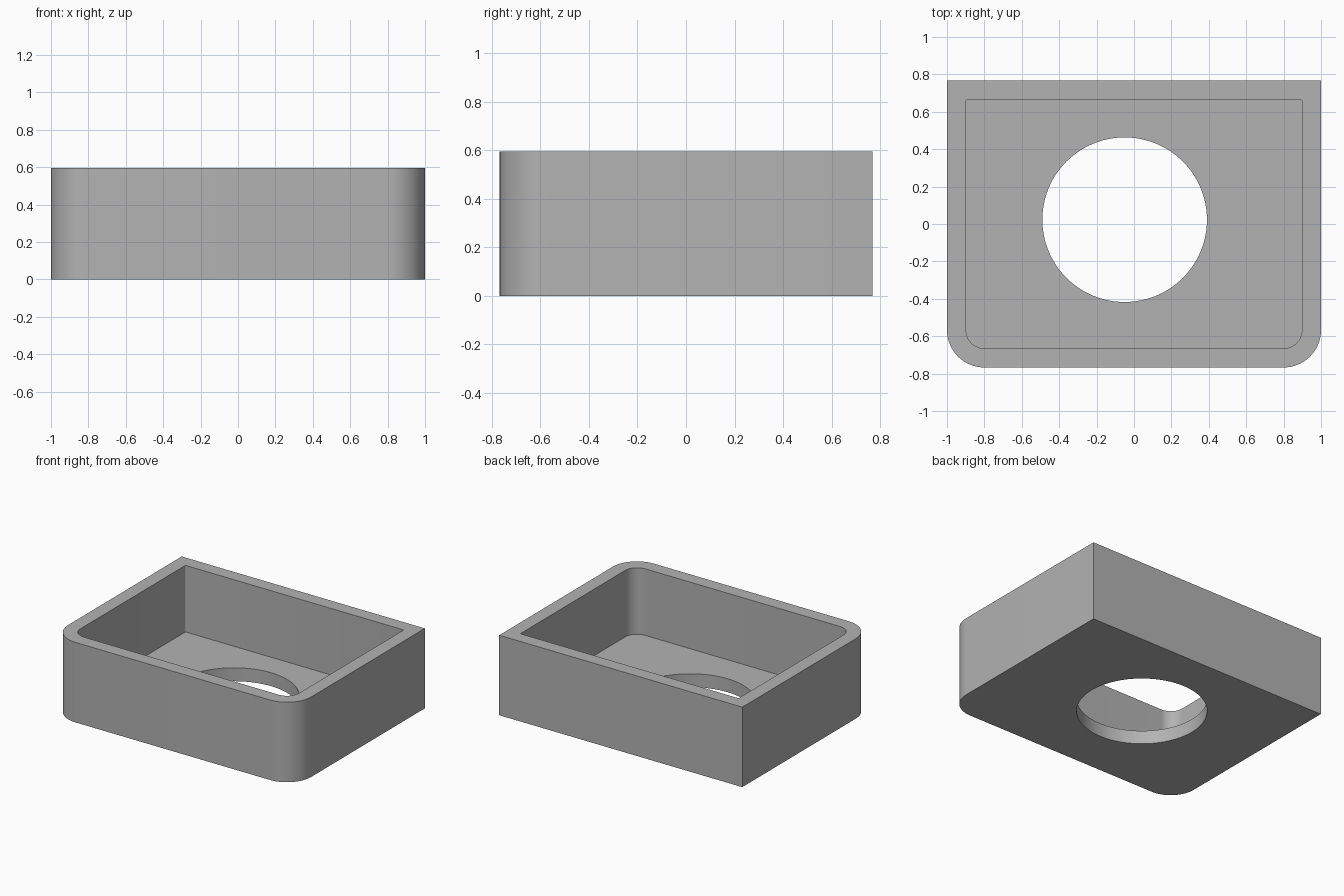
import bpy, bmesh
from math import cos, sin, pi, radians

cube = bpy.data.objects.get("Cube")
if cube:
    bpy.data.objects.remove(cube, do_unlink=True)

HEIGHT, FLOOR = 0.595, 0.1
HALF_X, HALF_Y, WALL = 1.0, 0.767, 0.102

grey = bpy.data.materials.new("mid grey")
grey.use_nodes = True
grey.diffuse_color = (0.45, 0.45, 0.45, 1)
grey.node_tree.nodes["Principled BSDF"].inputs["Base Color"].default_value = grey.diffuse_color


def arc(cx, cy, r, start, sweep, steps):
    """Points along an arc, in radians, counter-clockwise."""
    return [(cx + r * cos(start + sweep * i / steps),
             cy + r * sin(start + sweep * i / steps)) for i in range(steps + 1)]


def tray_outline(hx, hy, front_r, back_r):
    """Rectangle with separate front and back corner radii."""
    points = []
    for i, (sx, sy) in enumerate([(1, 1), (-1, 1), (-1, -1), (1, -1)]):
        r = back_r if sy > 0 else front_r
        if r:
            steps = 16 if sy < 0 else 4
            points += arc(sx * (hx - r), sy * (hy - r), r, i * pi / 2, pi / 2, steps)
        else:
            points.append((sx * hx, sy * hy))
    return points


def prism(name, outline, z0, z1):
    """Extrude a closed outline from z0 up to z1."""
    bm = bmesh.new()
    base = bm.faces.new([bm.verts.new((x, y, z0)) for x, y in outline])
    top = bmesh.ops.extrude_face_region(bm, geom=[base], use_keep_orig=True)
    verts = [g for g in top["geom"] if isinstance(g, bmesh.types.BMVert)]
    bmesh.ops.translate(bm, vec=(0, 0, z1 - z0), verts=verts)
    bmesh.ops.recalc_face_normals(bm, faces=bm.faces)
    mesh = bpy.data.meshes.new(name)
    bm.to_mesh(mesh)
    bm.free()
    mesh.materials.append(grey)
    obj = bpy.data.objects.new(name, mesh)
    bpy.context.collection.objects.link(obj)
    return obj


def cut(target, cutter):
    """Subtract the cutter from the target and remove it."""
    cutter.hide_render = True
    mod = target.modifiers.new("cut", "BOOLEAN")
    mod.operation, mod.solver, mod.object = "DIFFERENCE", "EXACT", cutter
    bpy.context.view_layer.objects.active = target
    bpy.ops.object.modifier_apply(modifier=mod.name)
    bpy.data.objects.remove(cutter, do_unlink=True)


# Outer block: square back corners, rounded front corners
tray = prism("open_tray", tray_outline(HALF_X, HALF_Y, 0.2, 0), 0, HEIGHT)

# Inner pocket, open at the top
cut(tray, prism("pocket_cutter",
                tray_outline(HALF_X - WALL, HALF_Y - WALL, 0.098, 0.01), FLOOR, HEIGHT + 0.2))

# Round hole through the floor, slightly off centre
cut(tray, prism("hole_cutter", arc(-0.05, 0.023, 0.44, 0, 2 * pi, 96)[:-1], -0.2, FLOOR + 0.2))

# Smooth curved walls, crisp edges
bpy.ops.object.select_all(action="DESELECT")
tray.select_set(True)
bpy.context.view_layer.objects.active = tray
bpy.ops.object.shade_smooth_by_angle(angle=radians(30))
